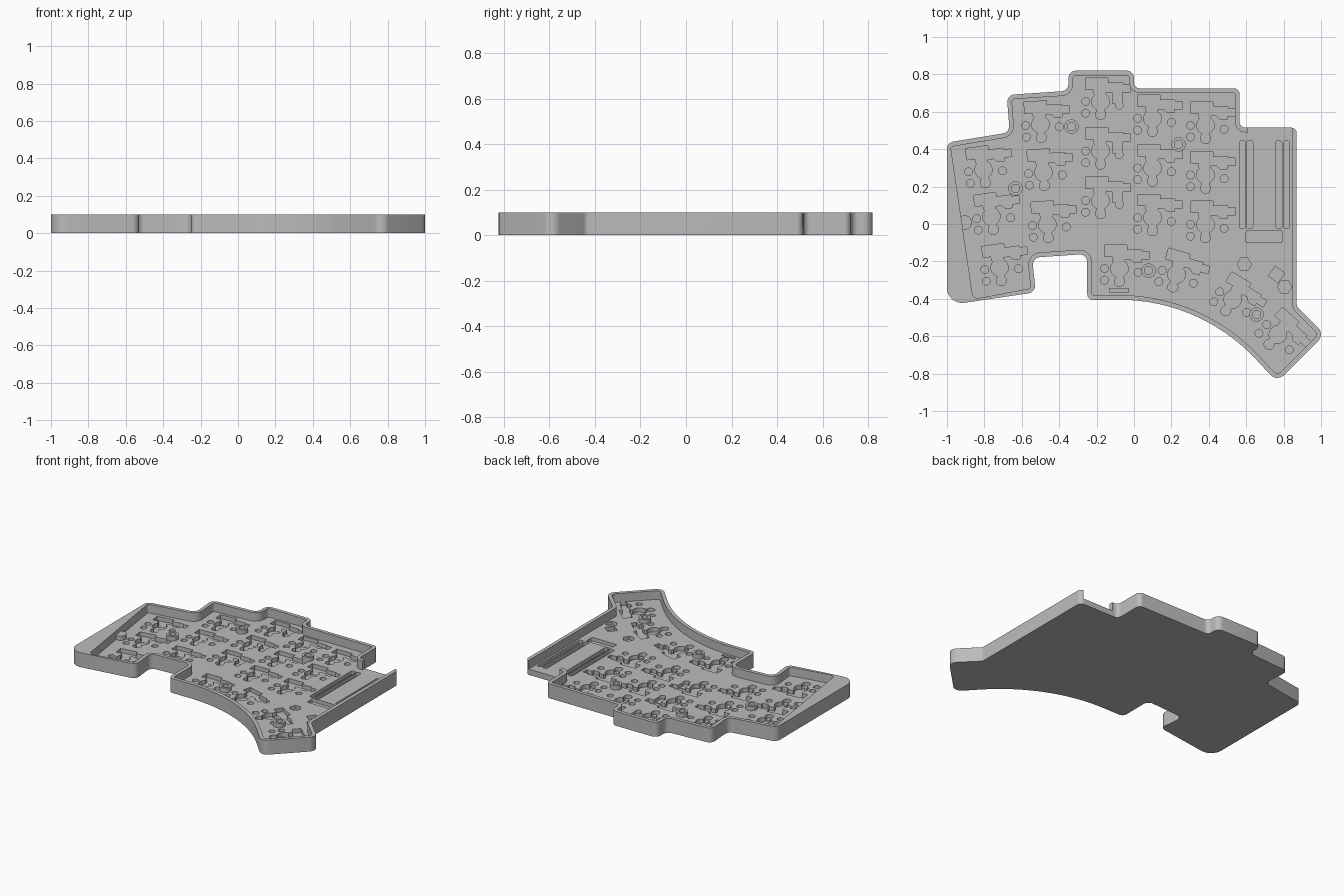
import bpy, bmesh
from math import sin, cos, radians, pi, tan
from mathutils import Matrix, Vector

cube = bpy.data.objects.get("Cube")
if cube:
    bpy.data.objects.remove(cube)

grey = bpy.data.materials.new("light grey")
grey.use_nodes = True
grey.diffuse_color = (0.5, 0.5, 0.5, 1)
grey.node_tree.nodes["Principled BSDF"].inputs["Base Color"].default_value = (0.5, 0.5, 0.5, 1)

HEIGHT, FLOOR, WALL = 0.1, 0.04, 0.025


def fillet(corners, steps=6):
    """Round the corners (x, y, radius) of a polygon."""
    out = []
    for i, (x, y, r) in enumerate(corners):
        p = Vector((x, y))
        if r <= 0:
            out.append(p)
            continue
        a = (Vector(corners[i - 1][:2]) - p).normalized()
        b = (Vector(corners[(i + 1) % len(corners)][:2]) - p).normalized()
        half = a.angle(b) / 2
        reach = r / tan(half)
        centre = p + (a + b).normalized() * (r / sin(half))
        start, end = p + a * reach - centre, p + b * reach - centre
        for k in range(steps + 1):
            out.append(centre + start.lerp(end, k / steps).normalized() * r)
    return out


def inset(corners, d):
    """Move a clockwise outline inwards, keeping its roundings concentric."""
    out = []
    for i, (x, y, r) in enumerate(corners):
        p = Vector((x, y))
        a = (p - Vector(corners[i - 1][:2])).normalized()
        b = (Vector(corners[(i + 1) % len(corners)][:2]) - p).normalized()
        na, nb = Vector((a.y, -a.x)), Vector((b.y, -b.x))
        q = p + (na + nb) * d / (1 + na.dot(nb))
        turn = a.x * b.y - a.y * b.x
        out.append((q.x, q.y, 0 if r == 0 else max(r + (d if turn > 0 else -d), 0.01)))
    return out


def circle(x, y, r, n=20, turn=0):
    return [Vector((x + r * cos(turn + 2 * pi * k / n), y + r * sin(turn + 2 * pi * k / n)))
            for k in range(n)]


def box(x0, x1, y0, y1, r=0):
    return fillet([(x0, y0, r), (x0, y1, r), (x1, y1, r), (x1, y0, r)], 4)


def prisms(name, shapes, low, high, frame=Matrix()):
    """One object holding an extruded prism for each 2D shape."""
    bm = bmesh.new()
    for shape in shapes:
        face = bm.faces.new([bm.verts.new((p[0], p[1], low)) for p in shape])
        top = bmesh.ops.extrude_face_region(bm, geom=[face])["geom"]
        moved = [v for v in top if isinstance(v, bmesh.types.BMVert)]
        bmesh.ops.translate(bm, verts=moved, vec=(0, 0, high - low))
    bmesh.ops.recalc_face_normals(bm, faces=bm.faces)
    bm.transform(frame)
    bmesh.ops.recalc_face_normals(bm, faces=bm.faces)
    mesh = bpy.data.meshes.new(name)
    bm.to_mesh(mesh)
    bm.free()
    mesh.materials.append(grey)
    ob = bpy.data.objects.new(name, mesh)
    bpy.context.collection.objects.link(ob)
    return ob


def activate(ob):
    bpy.ops.object.select_all(action='DESELECT')
    ob.select_set(True)
    bpy.context.view_layer.objects.active = ob


def cut(target, cutter):
    cutter.hide_render = True
    mod = target.modifiers.new("cut", 'BOOLEAN')
    mod.operation, mod.solver, mod.object = 'DIFFERENCE', 'EXACT', cutter
    activate(target)
    bpy.ops.object.modifier_apply(modifier=mod.name)
    bpy.data.objects.remove(cutter)


# Case outline, clockwise from the back right-hand corner of the outer column
outline = [(-1, .435, .04), (-.665, .49, .04), (-.68, .69, .04), (-.35, .712, .04),
           (-.35, .82, .04), (0, .82, .04), (0, .725, .03), (.565, .725, .03),
           (.565, .515, .03), (.87, .515, .03), (.87, -.44, .03), (1.02, -.59, .05),
           (.765, -.845, .05)]
for k in range(16):
    a = radians(47 * (1 - k / 15))
    outline.append((-.08 + sin(a), -1.405 + cos(a), 0))
outline += [(-.25, -.405, .03), (-.25, -.16, .04), (-.545, -.18, .04),
            (-.525, -.365, .04), (-1, -.435, .08)]

# Tray: solid block, hollowed with a slanted side wall
tray = prisms("case_tray", [fillet(outline)], 0, HEIGHT)
hollow = inset(outline, WALL)
hollow[0] = (-.98, .413, .015)
hollow[-1] = (-.86, -.402, .03)
cut(tray, prisms("hollow_cutter", [fillet(hollow)], FLOOR, .2))

# Connector opening in the back wall and flared cable notch in the side wall
cut(tray, prisms("connector_cutter", [box(.61, .845, .45, .6)], FLOOR, .2))
notch = [(-.225, .11), (-.215, .095), (-.197, .085), (-.195, .06), (-.185, .05),
         (-.153, .05), (-.143, .06), (-.141, .085), (-.123, .095), (-.113, .11)]
side = Matrix(((0, 0, 1, 0), (1, 0, 0, 0), (0, 1, 0, 0), (0, 0, 0, 1)))
cut(tray, prisms("notch_cutter", [notch], .8, .92, side))

# Switch positions: x, y, rotation in degrees
keys = [(-.805, .29, 8), (-.762, .04, 8), (-.719, -.233, 8),
        (-.5, .532, 4), (-.484, .275, 4), (-.463, -.003, 4)]
for x, y in ((-.179, .655), (.099, .564), (.382, .527)):
    keys += [(x, y - .265 * row, 0) for row in range(3)]
keys += [(-.078, -.238, 0), (.227, -.27, -16), (.527, -.404, -31), (.769, -.591, -42)]


def at_keys(shape):
    placed = []
    for x, y, deg in keys:
        turn = Matrix.Rotation(radians(deg), 2)
        placed.append([turn @ Vector(p) + Vector((x, y)) for p in shape])
    return placed


# Pockets under each switch
socket = [(-.08, .125), (.04, .125), (.04, .1), (.12, .1), (.12, .09), (.16, .09),
          (.16, .05), (.118, .05), (.118, .032), (.08, .032), (.06, .052), (.03, .052),
          (.02, .02), (-.03, .02), (-.038, .065), (-.08, .065)]
necks = at_keys(box(-.018, .018, -.06, -.02))
TOP = FLOOR + .004
cut(tray, prisms("socket_cutter", at_keys(socket) + necks, .012, TOP))
cut(tray, prisms("stem_cutter", at_keys(circle(0, 0, .047)), .01, TOP))
pins = []
for x, y, r in ((-.08, 0, .021), (-.08, -.062, .021), (.1, -.02, .021), (0, -.07, .027)):
    pins += at_keys(circle(x, y, r, 16))
cut(tray, prisms("pin_cutter", pins, .014, TOP))

# Extra relief pockets beside the middle column and the first thumb switch
relief = [box(-.115, -.062, y, y + .11) for y in (.645, .38, .115)]
relief.append(box(-.13, -.03, -.365, -.345))
cut(tray, prisms("relief_cutter", relief, .016, TOP))

# Controller bay: long pin slots, cable pocket, and small polygon pockets
bay = [box(x, x + .032, -.025, .445, .012) for x in (.563, .603, .758, .8)]
bay.append(box(.6, .79, -.1, -.035, .008))
bay += [circle(.59, -.215, .038, 6), circle(.805, -.335, .038, 6),
        circle(.762, -.27, .045, 4, .15)]
cut(tray, prisms("bay_cutter", bay, .016, TOP))

# Screw bosses standing on the floor, and a plain one against the slanted wall
spots = [(-.334, .521), (.238, .425), (-.634, .19), (.078, -.249), (.655, -.484)]
bosses = prisms("screw_bosses", [circle(x, y, .038, 24) for x, y in spots], .03, .07)
cut(bosses, prisms("screw_hole_cutter", [circle(x, y, .022, 24) for x, y in spots], .035, .09))
wall_boss = prisms("wall_boss", [circle(-.905, .008, .038, 24)], .03, .07)

for ob in (tray, bosses, wall_boss):
    activate(ob)
    bpy.ops.object.shade_smooth_by_angle(angle=radians(30))
